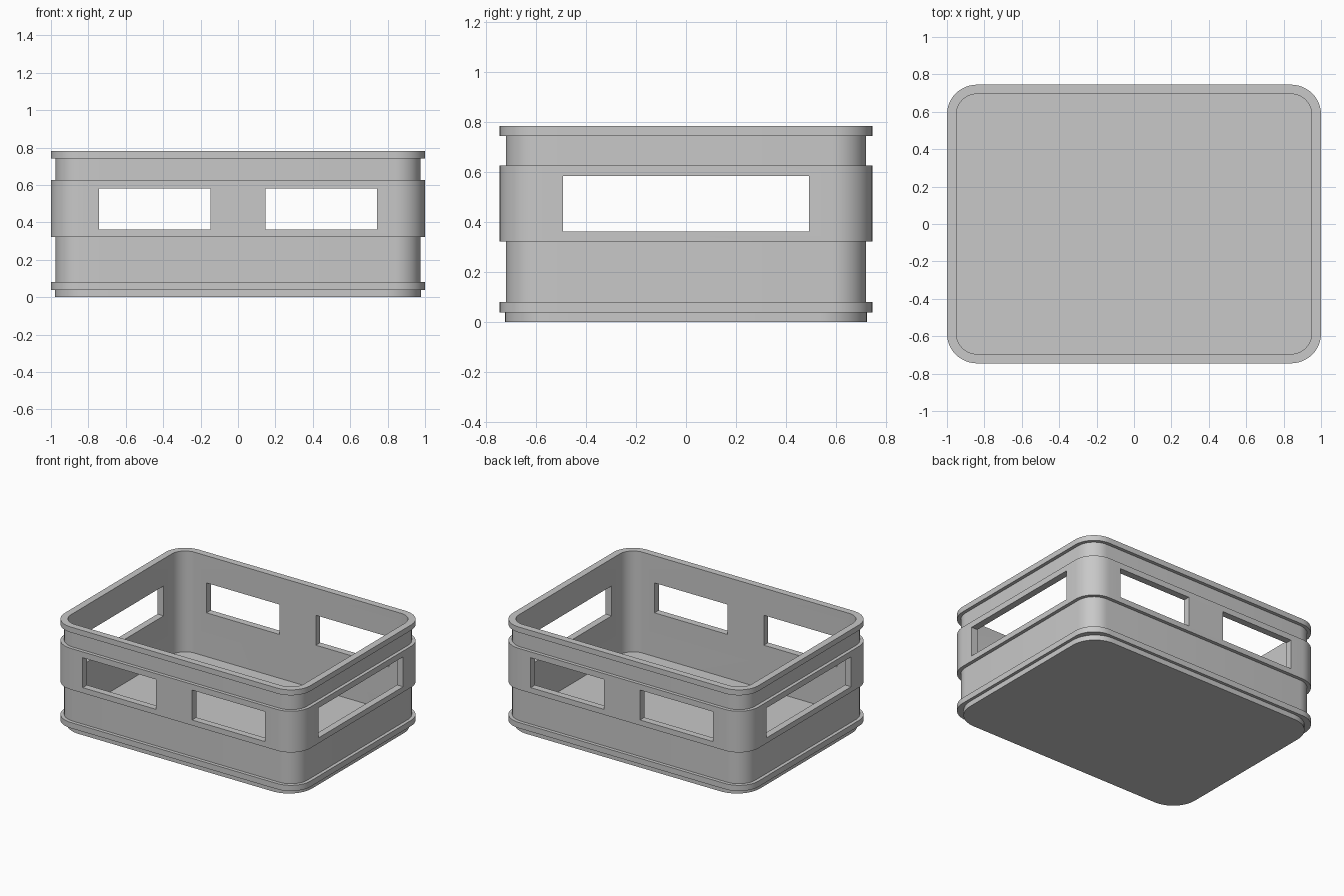
import bpy
import bmesh
from math import cos, sin, pi, radians

cube = bpy.data.objects.get("Cube")
if cube:
    bpy.data.objects.remove(cube, do_unlink=True)

HALF_X, HALF_Y, RADIUS = 1.0, 0.745, 0.16
STEPS = 12

grey = bpy.data.materials.new("grey plastic")
grey.use_nodes = True
colour = (0.58, 0.58, 0.58, 1)
grey.diffuse_color = colour
grey.node_tree.nodes["Principled BSDF"].inputs["Base Color"].default_value = colour


def add_object(name, bm):
    mesh = bpy.data.meshes.new(name)
    bmesh.ops.recalc_face_normals(bm, faces=bm.faces)
    bm.to_mesh(mesh)
    bm.free()
    obj = bpy.data.objects.new(name, mesh)
    bpy.context.collection.objects.link(obj)
    return obj


def rounded_ring(bm, inset, z, radius):
    """One rounded rectangle of vertices, counter-clockwise."""
    hx, hy = HALF_X - inset, HALF_Y - inset
    ring = []
    for corner, (sx, sy) in enumerate([(1, 1), (-1, 1), (-1, -1), (1, -1)]):
        for i in range(STEPS + 1):
            a = (corner + i / STEPS) * pi / 2
            ring.append(bm.verts.new((sx * (hx - radius) + radius * cos(a),
                                      sy * (hy - radius) + radius * sin(a), z)))
    return ring


# Crate wall section: foot, lower rib, wall, wide band, wall, top rim, inside
FOOT, WALL, INSIDE, FLOOR = 0.022, 0.025, 0.05, 0.04
section = [(FOOT, 0), (FOOT, 0.038), (0, 0.038), (0, 0.08),
           (WALL, 0.08), (WALL, 0.322), (0, 0.322), (0, 0.625),
           (WALL, 0.625), (WALL, 0.742), (0, 0.742), (0, 0.782),
           (INSIDE, 0.782), (INSIDE, FLOOR)]
bm = bmesh.new()
rings = [rounded_ring(bm, inset, z, 0.19 if inset == FOOT else RADIUS - inset)
         for inset, z in section]
for low, high in zip(rings, rings[1:]):
    for i in range(len(low)):
        j = (i + 1) % len(low)
        bm.faces.new((low[i], low[j], high[j], high[i]))
bm.faces.new(rings[0][::-1])
bm.faces.new(rings[-1])
crate = add_object("crate", bm)
crate.data.materials.append(grey)

# Hand openings: a pair through the long walls, one through the short walls
Z_LOW, Z_HIGH = 0.362, 0.582


def opening(name, x, y, width, depth):
    bm = bmesh.new()
    bmesh.ops.create_cube(bm, size=1)
    bmesh.ops.scale(bm, vec=(width, depth, Z_HIGH - Z_LOW), verts=bm.verts)
    bmesh.ops.translate(bm, vec=(x, y, (Z_LOW + Z_HIGH) / 2), verts=bm.verts)
    cutter = add_object(name, bm)
    cutter.hide_render = True
    return cutter


cutters = []
for s in (-1, 1):
    cutters.append(opening("short_wall_cutter", s * HALF_X, 0, 0.3, 0.985))
    for x in (-0.445, 0.445):
        cutters.append(opening("long_wall_cutter", x, s * HALF_Y, 0.595, 0.3))

for cutter in cutters:
    mod = crate.modifiers.new("opening", 'BOOLEAN')
    mod.operation = 'DIFFERENCE'
    mod.solver = 'EXACT'
    mod.object = cutter

bpy.ops.object.select_all(action='DESELECT')
crate.select_set(True)
bpy.context.view_layer.objects.active = crate
for mod in list(crate.modifiers):
    bpy.ops.object.modifier_apply(modifier=mod.name)
for cutter in cutters:
    bpy.data.objects.remove(cutter, do_unlink=True)

bpy.ops.object.shade_smooth_by_angle(angle=radians(30))
